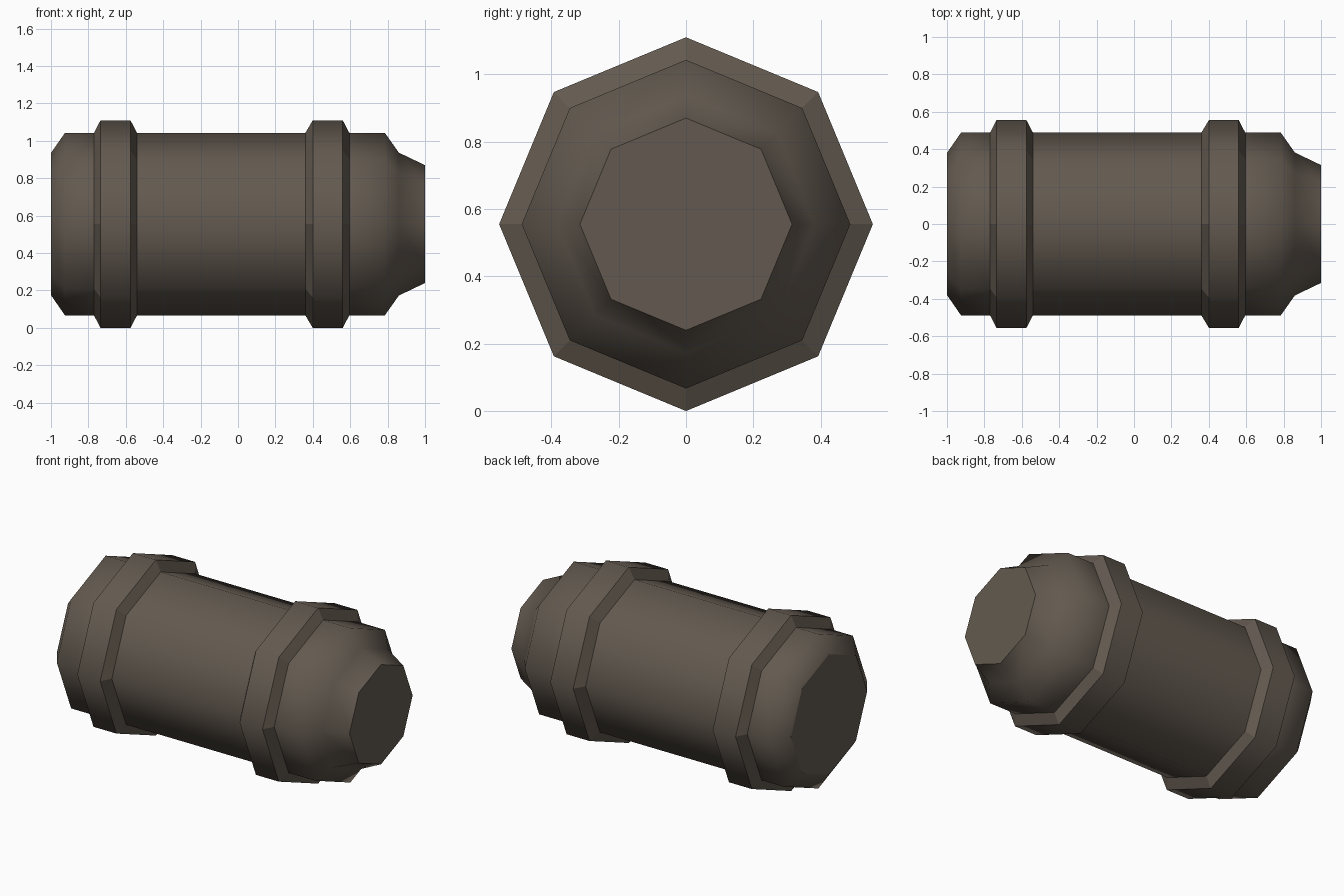
import bpy, bmesh, math

if "Cube" in bpy.data.objects:
    bpy.data.objects.remove(bpy.data.objects["Cube"])

SIDES = 8
AXIS_Z = 0.555

metal = bpy.data.materials.new("dark_brown_metal")
metal.diffuse_color = (0.125, 0.102, 0.08, 1)
metal.use_nodes = True
metal.node_tree.nodes["Principled BSDF"].inputs["Base Color"].default_value = metal.diffuse_color

# Outline of the canister as (x, radius), with two raised bands
profile = [(-1.0, 0.38), (-0.925, 0.488),
           (-0.77, 0.488), (-0.735, 0.555), (-0.575, 0.555), (-0.54, 0.488),
           (0.36, 0.488), (0.4, 0.555), (0.56, 0.555), (0.595, 0.488),
           (0.785, 0.488), (0.86, 0.382), (1.0, 0.315)]
band_slopes = {2, 4, 6, 8}      # flat-shaded sides of the bands

bm = bmesh.new()
rings = []
for x, r in profile:
    rings.append([bm.verts.new((x, r * math.cos(2 * math.pi * k / SIDES),
                                AXIS_Z + r * math.sin(2 * math.pi * k / SIDES)))
                  for k in range(SIDES)])

# Walls between neighbouring rings
for i in range(len(rings) - 1):
    a, b = rings[i], rings[i + 1]
    for k in range(SIDES):
        n = (k + 1) % SIDES
        f = bm.faces.new((a[k], a[n], b[n], b[k]))
        f.smooth = i not in band_slopes

# Flat end caps
bm.faces.new(rings[0])
bm.faces.new(rings[-1])

# Crease the caps and both edges of every band slope
for i in [0, len(rings) - 1] + [j + d for j in band_slopes for d in (0, 1)]:
    for k in range(SIDES):
        bm.edges.get((rings[i][k], rings[i][(k + 1) % SIDES])).smooth = False

bmesh.ops.recalc_face_normals(bm, faces=bm.faces)
mesh = bpy.data.meshes.new("canister")
bm.to_mesh(mesh)
bm.free()
mesh.materials.append(metal)
bpy.context.collection.objects.link(bpy.data.objects.new("canister", mesh))
